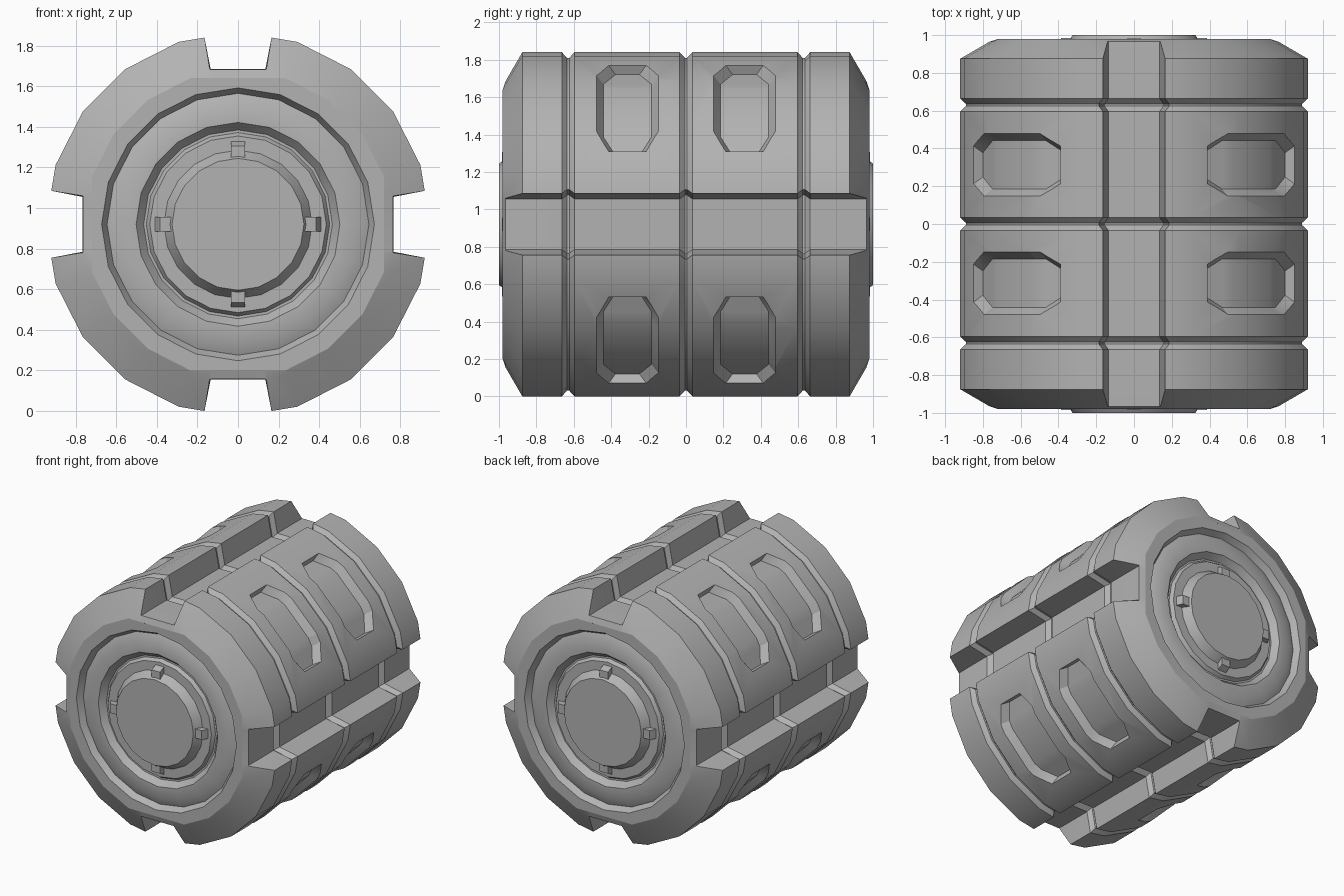
import bpy, bmesh
from math import cos, sin, radians
from mathutils import Vector

cube = bpy.data.objects.get("Cube")
if cube:
    bpy.data.objects.remove(cube)

CZ = 0.92       # height of the barrel axis
R = 0.945       # outer radius of the 20-sided barrel

grey = bpy.data.materials.new("plain_grey")
grey.use_nodes = True
grey.diffuse_color = (0.45, 0.45, 0.45, 1)
grey.node_tree.nodes["Principled BSDF"].inputs["Base Color"].default_value = (0.45, 0.45, 0.45, 1)


def polar(r, deg, y):
    return Vector((r * cos(radians(deg)), y, CZ + r * sin(radians(deg))))


def loft(name, rings):
    """Closed solid through matching rings of points."""
    bm = bmesh.new()
    rows = [[bm.verts.new(p) for p in ring] for ring in rings]
    for a, b in zip(rows, rows[1:]):
        for i in range(len(a)):
            j = (i + 1) % len(a)
            bm.faces.new((a[i], a[j], b[j], b[i]))
    bm.faces.new(rows[0])
    bm.faces.new(rows[-1])
    bmesh.ops.recalc_face_normals(bm, faces=bm.faces)
    me = bpy.data.meshes.new(name)
    bm.to_mesh(me)
    bm.free()
    me.materials.append(grey)
    ob = bpy.data.objects.new(name, me)
    bpy.context.collection.objects.link(ob)
    return ob


def smooth(ob):
    bpy.ops.object.select_all(action='DESELECT')
    ob.select_set(True)
    bpy.context.view_layer.objects.active = ob
    bpy.ops.object.shade_smooth_by_angle(angle=radians(25))


def section(y, r, floor, top, xf, xt):
    """Barrel outline with a tapered slot at each quarter."""
    pts = []
    for a in (0, 90, 180, 270):
        out = Vector((cos(radians(a)), 0, sin(radians(a))))
        side = Vector((-out.z, 0, out.x))
        for u, v in ((-xt, top), (-xf, floor), (xf, floor), (xt, top)):
            pts.append(Vector((0, y, CZ)) + side * u + out * v)
        pts += [polar(r, a + k * 18, y) for k in (1, 2, 3, 4)]
    return pts


def inset(y, d):
    return section(y, R - d, 0.765 - d, 0.92 - d, 0.135 + d * 0.7, 0.165 + d * 0.7)


# Barrel: chamfered ends, three seams running round the body and slots
def end_rings(s):
    return [section(s * 0.85, 0.6, 0.57, 0.57, 0.1, 0.11),
            section(s * 0.98, 0.757, 0.72, 0.72, 0.135, 0.14),
            section(s * 0.965, 0.784, 0.763, 0.765, 0.135, 0.14),
            inset(s * 0.875, 0)]


rings = end_rings(-1)
for c in (-0.63, 0, 0.63):
    rings += [inset(c + o, d) for o, d in ((-0.034, 0), (-0.006, 0.03), (0.006, 0.03), (0.034, 0))]
rings += end_rings(1)[::-1]
barrel = loft("barrel", rings)


# Pockets: tapered eight-sided recesses with a curved floor
def facet(r, a):
    return r * cos(radians(9)) / cos(radians(a % 18 - 9))


cutters = []
for turn in (0, 90, 180, 270):
    for yc in (-0.313, 0.313):
        cols = []
        for a, h in ((24.6, 0.1), (32, 0.165), (36, 0.165), (54, 0.165), (58, 0.165), (65.4, 0.1)):
            lo, hi = facet(0.89, a), facet(0.98, a)
            cols.append([polar(lo, a + turn, yc - h + 0.036), polar(lo, a + turn, yc + h - 0.036),
                         polar(hi, a + turn, yc + h + 0.023), polar(hi, a + turn, yc - h - 0.023)])
        cutters.append(loft("pocket_cutter", cols))

bpy.context.view_layer.objects.active = barrel
for c in cutters:
    mod = barrel.modifiers.new("pocket", 'BOOLEAN')
    mod.operation = 'DIFFERENCE'
    mod.solver = 'EXACT'
    mod.object = c
    bpy.ops.object.modifier_apply(modifier=mod.name)
for c in cutters:
    bpy.data.objects.remove(c)
smooth(barrel)

# End caps: stepped concentric rings round a raised disc, with four clips
CAP = [(0.6, 0.86), (0.757, 0.98), (0.672, 0.98), (0.645, 0.935), (0.587, 0.96),
       (0.502, 0.96), (0.465, 0.915), (0.452, 0.915), (0.435, 0.94), (0.365, 0.94), (0.325, 1.0)]
CLIP = [(0.33, 0.92), (0.33, 0.985), (0.385, 0.985), (0.418, 0.92)]
for s, label in ((-1, "front"), (1, "back")):
    cap = loft(label + "_cap", [
        [polar(0.72 if r == 0.757 and k % 5 == 0 else r, k * 18, s * y) for k in range(20)]
        for r, y in CAP])
    smooth(cap)
    for a in (0, 90, 180, 270):
        side = Vector((-sin(radians(a)), 0, cos(radians(a)))) * 0.035
        loft(label + "_clip", [[polar(r, a, s * y) + side * t for r, y in CLIP] for t in (-1, 1)])
